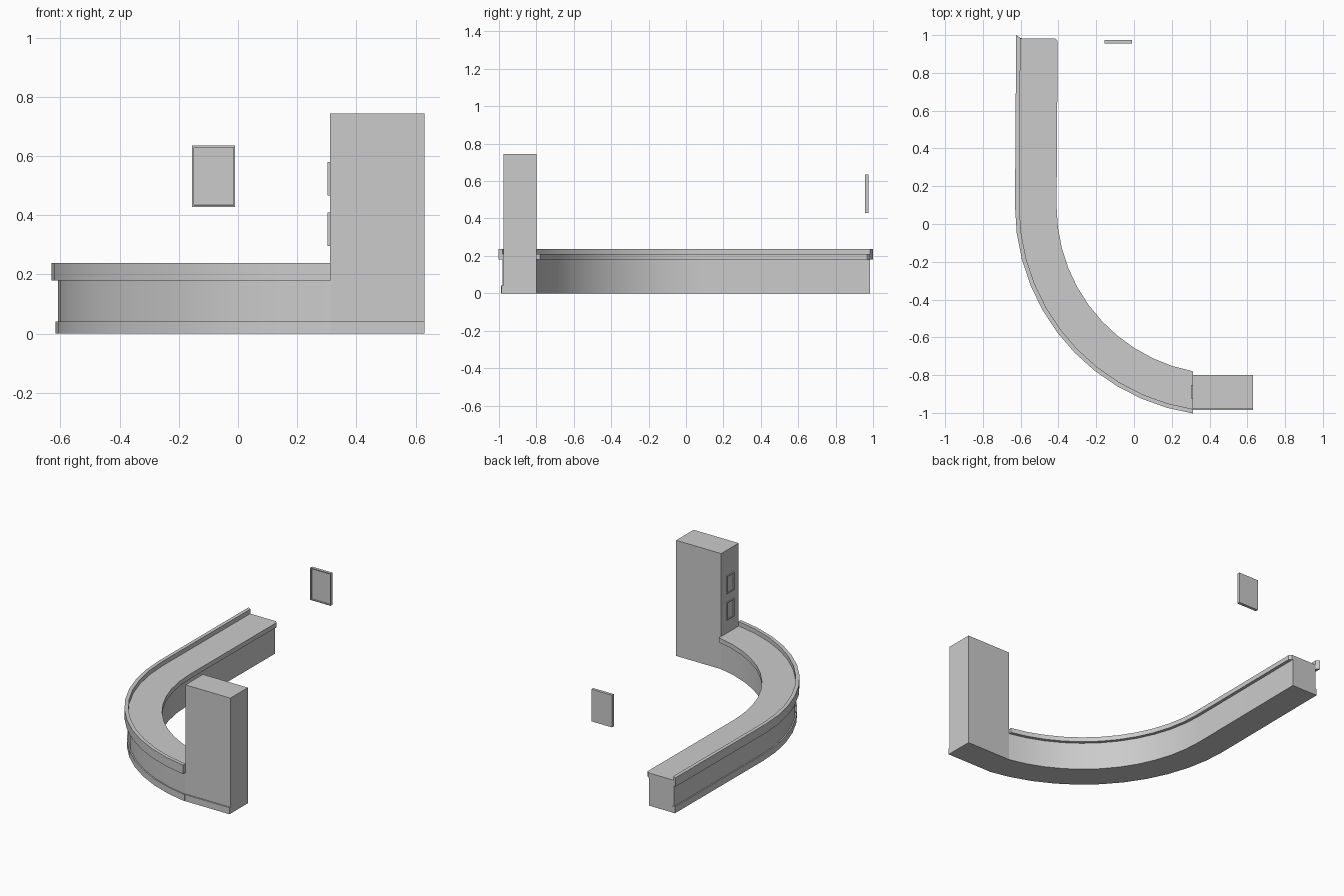
import bpy, bmesh, math

if "Cube" in bpy.data.objects:
    bpy.data.objects.remove(bpy.data.objects["Cube"])

CX, CY = 0.48, 0.094      # centre of the bend
X_END = 0.312             # where the counter meets the pillar
STEPS = 11


def finish(name, bm, smooth=False):
    bmesh.ops.recalc_face_normals(bm, faces=bm.faces)
    me = bpy.data.meshes.new(name)
    bm.to_mesh(me)
    bm.free()
    ob = bpy.data.objects.new(name, me)
    bpy.context.collection.objects.link(ob)
    if smooth:
        bpy.context.view_layer.objects.active = ob
        ob.select_set(True)
        bpy.ops.object.shade_smooth_by_angle(angle=math.radians(30))
        ob.select_set(False)
    return ob


def path_point(r, i):
    """Point on the bend at radius r, step i of STEPS (last step lies on x = X_END)."""
    last = math.pi + math.acos((CX - X_END) / r)
    a = math.pi + (last - math.pi) * i / STEPS
    return CX + r * math.cos(a), CY + r * math.sin(a)


def sweep(name, r0, r1, z0, z1, y0, y1, chamfer=0.0):
    """Rectangular section (inner r0, outer r1) along the straight run and the bend."""
    def ring(f):
        return [(*f(r), z) for r, z in ((r0, z0), (r1, z0), (r1, z1), (r0, z1))]

    def straight(r, y):
        return CX - r + 0.006 * (y - CY) / 0.9, y

    rings = []
    yend = {r0: y0, r1: y1}
    if chamfer:
        rings.append(ring(lambda r: straight(r + (chamfer if r == r0 else 0), yend[r])))
        rings.append(ring(lambda r: straight(r, yend[r] - chamfer)))
    else:
        rings.append(ring(lambda r: straight(r, yend[r])))
    for i in range(STEPS + 1):
        rings.append(ring(lambda r: path_point(r, i)))
    bm = bmesh.new()
    vs = [[bm.verts.new(p) for p in rg] for rg in rings]
    for a, b in zip(vs, vs[1:]):
        for k in range(4):
            n = (k + 1) % 4
            bm.faces.new((a[k], a[n], b[n], b[k]))
    bm.faces.new(vs[0])
    bm.faces.new(vs[-1])
    return finish(name, bm, True)


def box(name, lo, hi, recess_axis=None, border=0.008, depth=0.006):
    """Box; with recess_axis the face on the negative side becomes a recessed panel."""
    bm = bmesh.new()
    bmesh.ops.create_cube(bm, size=1)
    for v in bm.verts:
        v.co = [(l + h) / 2 + c * (h - l) for c, l, h in zip(v.co, lo, hi)]
    bmesh.ops.recalc_face_normals(bm, faces=bm.faces)
    if recess_axis is not None:
        bm.normal_update()
        face = min(bm.faces, key=lambda f: f.normal[recess_axis])
        bmesh.ops.inset_region(bm, faces=[face], thickness=border)
        bmesh.ops.inset_region(bm, faces=[face], thickness=0.0005, depth=-depth)
    return finish(name, bm)


# Curved counter: body, plinth strip, worktop and raised outer rail
sweep("counter_body", 0.91, 1.088, 0.0, 0.195, 0.983, 0.983)
sweep("plinth_strip", 1.08, 1.096, 0.0, 0.042, 0.985, 0.985)
sweep("worktop", 0.89, 1.088, 0.18, 0.21, 0.983, 0.983, chamfer=0.015)
sweep("outer_rail", 1.087, 1.11, 0.18, 0.238, 0.985, 1.0)

# Pillar with its plinth
box("pillar", (0.31, -0.977, 0.0), (0.63, -0.80, 0.744))
box("pillar_plinth", (0.31, -0.986, 0.0), (0.63, -0.97, 0.042))

# Small framed panels on the pillar
for i, z in enumerate((0.296, 0.466)):
    box(f"pillar_panel_{i + 1}", (0.303, -0.925, z), (0.311, -0.853, z + 0.114), 0)

# Framed picture on the wall behind
box("wall_frame", (-0.155, 0.956, 0.428), (-0.01, 0.975, 0.635), 1, 0.008, 0.008)
